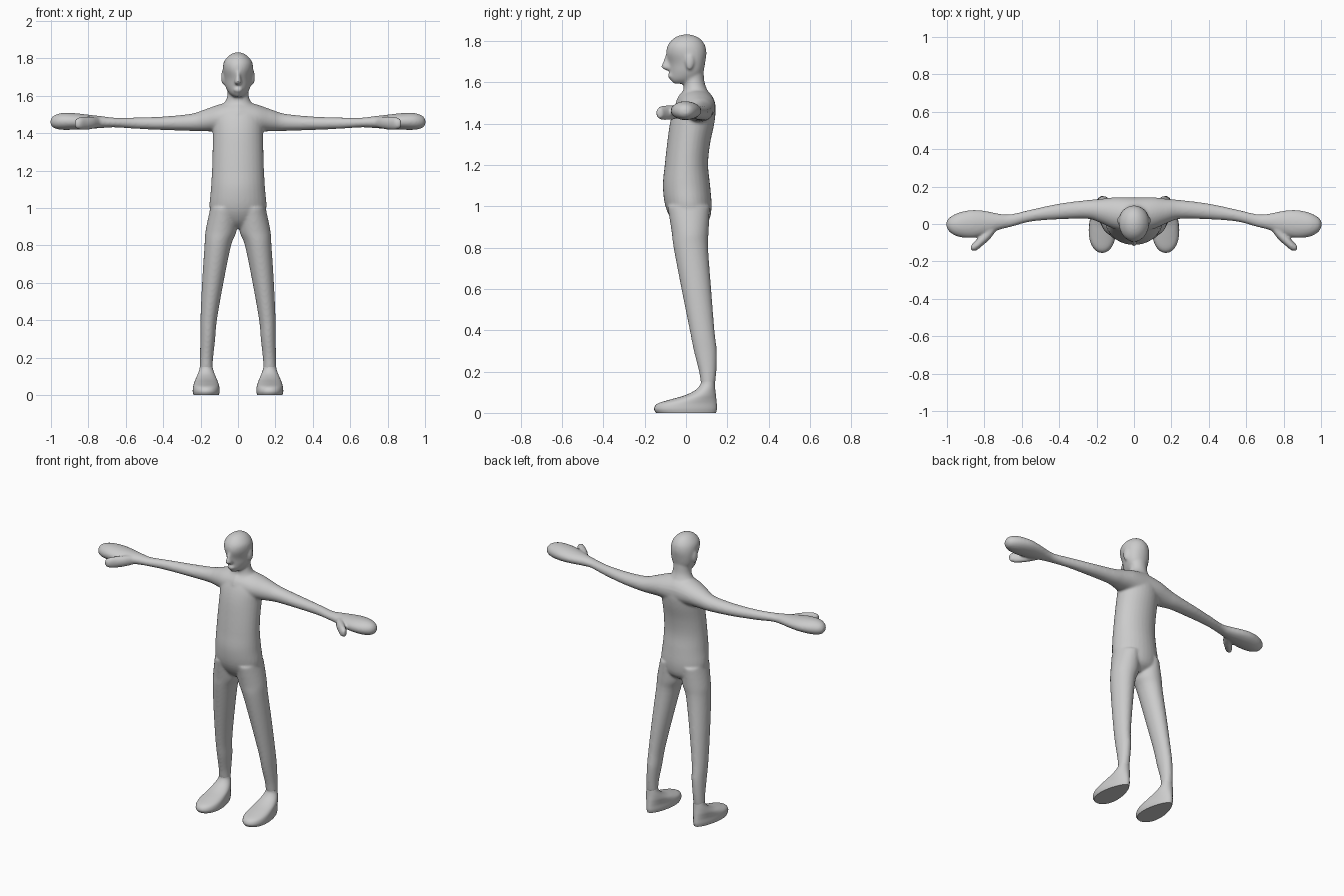
import bpy, bmesh, math

if "Cube" in bpy.data.objects:
    bpy.data.objects.remove(bpy.data.objects["Cube"], do_unlink=True)

grey = bpy.data.materials.new("plain grey")
grey.use_nodes = True
grey.diffuse_color = (0.6, 0.6, 0.6, 1)
grey.node_tree.nodes["Principled BSDF"].inputs["Base Color"].default_value = (0.6, 0.6, 0.6, 1)


def spline(rows, steps):
    """Catmull-Rom interpolation of section rows."""
    out = []
    for i in range(len(rows) - 1):
        a, b = rows[max(i - 1, 0)], rows[i]
        c, d = rows[i + 1], rows[min(i + 2, len(rows) - 1)]
        for s in range(steps):
            t = s / steps
            out.append([0.5 * (2 * q + (r - p) * t + (2 * p - 5 * q + 4 * r - u) * t * t
                        + (3 * q - p - 3 * r + u) * t ** 3) for p, q, r, u in zip(a, b, c, d)])
    return out + [list(rows[-1])]


def skin(bm, rings):
    """Bridge rings of points and cap both ends."""
    loops = [[bm.verts.new(p) for p in ring] for ring in rings]
    n = len(loops[0])
    faces = [bm.faces.new((a[i], a[(i + 1) % n], b[(i + 1) % n], b[i]))
             for a, b in zip(loops, loops[1:]) for i in range(n)]
    faces += [bm.faces.new(loops[0][::-1]), bm.faces.new(loops[-1])]
    bmesh.ops.recalc_face_normals(bm, faces=faces)


def upright(bm, rows, steps=4, n=32):
    """Rows: z, centre x, half width, front y, back y, narrowing to the front."""
    rings = []
    for z, cx, rx, yf, yb, k in spline(rows, steps):
        ring = []
        for i in range(n):
            a = 2 * math.pi * i / n
            c, s = math.cos(a), math.sin(a)
            ring.append((cx + rx * c * (1 + k * s), (yf + yb) / 2 + (yb - yf) / 2 * s, z))
        rings.append(ring)
    skin(bm, rings)


def sideways(bm, rows, side, steps=4, n=24):
    """Rows: x, centre y, centre z, half depth, half height."""
    angles = [2 * math.pi * i / n for i in range(n)]
    skin(bm, [[(side * x, y + ry * math.cos(a), z + rz * math.sin(a)) for a in angles]
              for x, y, z, ry, rz in spline(rows, steps)])


def ball(bm, centre, size):
    made = bmesh.ops.create_uvsphere(bm, u_segments=20, v_segments=12, radius=1)["verts"]
    bmesh.ops.scale(bm, vec=size, verts=made)
    bmesh.ops.translate(bm, vec=centre, verts=made)


def finish(bm, name):
    mesh = bpy.data.meshes.new(name)
    bm.to_mesh(mesh)
    bm.free()
    mesh.materials.append(grey)
    ob = bpy.data.objects.new(name, mesh)
    bpy.context.collection.objects.link(ob)
    return ob


body = bmesh.new()

# Torso and neck
upright(body, [
    (0.89, 0, 0.05, -0.02, 0.06, 0), (0.93, 0, 0.125, -0.065, 0.11, 0),
    (1.0, 0, 0.152, -0.1, 0.124, 0), (1.1, 0, 0.145, -0.112, 0.117, 0),
    (1.2, 0, 0.139, -0.103, 0.107, 0), (1.3, 0, 0.136, -0.092, 0.116, 0),
    (1.4, 0, 0.135, -0.078, 0.137, 0), (1.47, 0, 0.135, -0.06, 0.143, 0),
    (1.52, 0, 0.115, -0.038, 0.128, 0), (1.56, 0, 0.075, -0.014, 0.105, 0),
    (1.6, 0, 0.057, -0.01, 0.09, 0), (1.66, 0, 0.056, -0.005, 0.085, 0)])

# Head, narrowed towards the face
upright(body, [
    (1.594, 0, 0.025, -0.06, 0.05, 0.1), (1.615, 0, 0.048, -0.077, 0.07, 0.2),
    (1.65, 0, 0.066, -0.08, 0.084, 0.25), (1.69, 0, 0.074, -0.084, 0.092, 0.25),
    (1.74, 0, 0.081, -0.096, 0.099, 0.1), (1.78, 0, 0.076, -0.088, 0.092, 0),
    (1.81, 0, 0.054, -0.064, 0.07, 0), (1.826, 0, 0.03, -0.035, 0.042, 0),
    (1.833, 0, 0.006, -0.004, 0.01, 0)])

# Nose and mouth
upright(body, [
    (1.658, 0, 0.012, -0.098, -0.05, 0), (1.672, 0, 0.02, -0.119, -0.05, -0.2),
    (1.69, 0, 0.016, -0.116, -0.05, 0), (1.74, 0, 0.011, -0.096, -0.05, 0)], 3, 16)
ball(body, (0, -0.07, 1.632), (0.026, 0.019, 0.016))

thumb = [(0.73, -0.005, 1.457, 0.02, 0.022), (0.77, -0.045, 1.456, 0.035, 0.032),
         (0.81, -0.083, 1.454, 0.033, 0.036), (0.845, -0.115, 1.452, 0.028, 0.034),
         (0.872, -0.128, 1.452, 0.014, 0.022)]
arm = [(0, 0.045, 1.48, 0.098, 0.1), (0.1, 0.057, 1.48, 0.086, 0.074),
       (0.18, 0.07, 1.468, 0.064, 0.058), (0.25, 0.078, 1.458, 0.05, 0.046),
       (0.4, 0.067, 1.453, 0.042, 0.036), (0.55, 0.045, 1.454, 0.032, 0.03),
       (0.66, 0.018, 1.457, 0.034, 0.026), (0.72, 0.012, 1.459, 0.043, 0.031),
       (0.8, 0.005, 1.461, 0.066, 0.038), (0.87, 0, 1.463, 0.075, 0.044),
       (0.94, -0.004, 1.463, 0.064, 0.045), (0.985, -0.004, 1.461, 0.04, 0.033),
       (1.002, -0.002, 1.46, 0.016, 0.013)]

for side in (1, -1):
    # Arm, hand and thumb
    sideways(body, arm, side)
    sideways(body, thumb, side)
    # Leg
    upright(body, [(z, side * x, r, f, b, 0) for z, x, r, f, b in [
        (0.135, 0.17, 0.034, 0.073, 0.14), (0.2, 0.168, 0.035, 0.063, 0.147),
        (0.3, 0.162, 0.04, 0.038, 0.149), (0.4, 0.157, 0.044, 0.018, 0.138),
        (0.6, 0.135, 0.057, -0.022, 0.122), (0.8, 0.108, 0.071, -0.06, 0.107),
        (0.88, 0.09, 0.083, -0.07, 0.11), (1.0, 0.075, 0.073, -0.09, 0.115)]])
    # Ear
    ball(body, (side * 0.078, 0.018, 1.7), (0.013, 0.021, 0.04))

# Fuse the body shells into one smooth skin
body = finish(body, "body")
fuse = body.modifiers.new("fuse", "REMESH")
fuse.mode = "VOXEL"
fuse.voxel_size = 0.007
fuse.use_smooth_shade = True
relax = body.modifiers.new("relax", "SMOOTH")
relax.factor = 0.5
relax.iterations = 8

# Feet with flat soles
for side, label in ((1, "left"), (-1, "right")):
    bm = bmesh.new()
    upright(bm, [(z, side * 0.17, r, f, b, k) for z, r, f, b, k in [
        (0, 0.066, -0.145, 0.145, -0.25), (0.02, 0.07, -0.155, 0.15, -0.25),
        (0.045, 0.068, -0.138, 0.149, -0.25), (0.065, 0.063, -0.075, 0.147, -0.22),
        (0.085, 0.056, -0.005, 0.145, -0.18), (0.11, 0.046, 0.045, 0.142, -0.1),
        (0.135, 0.037, 0.068, 0.14, 0), (0.152, 0.034, 0.073, 0.139, 0)]])
    foot = finish(bm, label + "_foot")
    bpy.ops.object.select_all(action="DESELECT")
    foot.select_set(True)
    bpy.context.view_layer.objects.active = foot
    bpy.ops.object.shade_smooth_by_angle(angle=math.radians(40))
